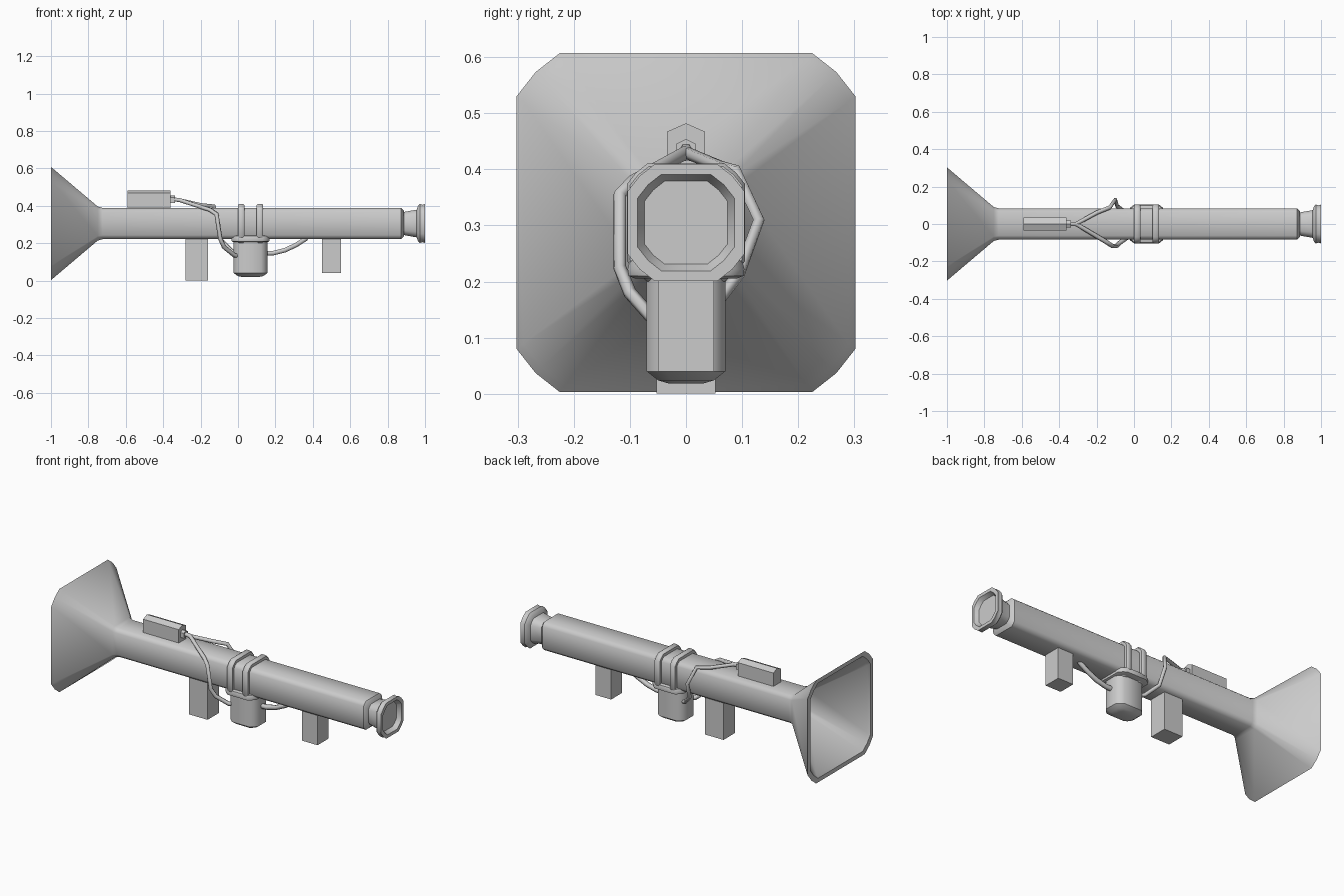
import bpy, bmesh, math
from mathutils import Vector

if "Cube" in bpy.data.objects:
    bpy.data.objects.remove(bpy.data.objects["Cube"])

AXIS_Z = 0.305


def section(a, b, c):
    """Rounded rectangle of half sizes a, b with a three-point corner of size c."""
    quarter = [(a, b - c), (a - c * 0.44, b - c * 0.44), (a - c, b)]
    pts = list(quarter)
    pts += [(-u, v) for u, v in reversed(quarter)]
    pts += [(-u, -v) for u, v in quarter]
    pts += [(u, -v) for u, v in reversed(quarter)]
    return pts


def finish(name, bm, angle):
    bmesh.ops.recalc_face_normals(bm, faces=bm.faces)
    me = bpy.data.meshes.new(name)
    bm.to_mesh(me)
    bm.free()
    ob = bpy.data.objects.new(name, me)
    bpy.context.collection.objects.link(ob)
    if angle:
        bpy.ops.object.select_all(action='DESELECT')
        ob.select_set(True)
        bpy.context.view_layer.objects.active = ob
        bpy.ops.object.shade_smooth_by_angle(angle=math.radians(angle))
    return ob


def loft(name, rings, place, angle=42):
    """Skin rings of (position, half a, half b, corner), capped at both ends."""
    bm = bmesh.new()
    loops = [[bm.verts.new(place(t, u, v)) for u, v in section(a, b, c)]
             for t, a, b, c in rings]
    for p, q in zip(loops, loops[1:]):
        n = len(p)
        for i in range(n):
            j = (i + 1) % n
            bm.faces.new((p[i], p[j], q[j], q[i]))
    bm.faces.new(loops[0])
    bm.faces.new(loops[-1])
    return finish(name, bm, angle)


def along_x(t, u, v):
    return (t, u, AXIS_Z + v)


def along_z(t, u, v):
    return (0.067 + u, v, t)


def box(name, lo, hi):
    bm = bmesh.new()
    bmesh.ops.create_cube(bm, size=1)
    lo, hi = Vector(lo), Vector(hi)
    for v in bm.verts:
        v.co = (lo + hi) / 2 + v.co * (hi - lo)
    return finish(name, bm, 0)


def house(name, x0, x1, w, z0, z1, z2):
    """Box along x with a shallow ridged roof."""
    bm = bmesh.new()
    prof = [(-w, z0), (w, z0), (w, z1), (0, z2), (-w, z1)]
    f = bm.faces.new([bm.verts.new((x0, y, z)) for y, z in prof])
    new = bmesh.ops.extrude_face_region(bm, geom=[f])['geom']
    bmesh.ops.translate(bm, vec=(x1 - x0, 0, 0),
                        verts=[g for g in new if isinstance(g, bmesh.types.BMVert)])
    if not f.is_valid or len(bm.faces) < 7:
        bm.faces.new([v for v in bm.verts if v.co.x == x0])
    return finish(name, bm, 0)


def cable(name, pts, r):
    cu = bpy.data.curves.new(name, 'CURVE')
    cu.dimensions = '3D'
    cu.bevel_depth = r
    cu.bevel_resolution = 1
    cu.use_fill_caps = True
    sp = cu.splines.new('POLY')
    sp.points.add(len(pts) - 1)
    for p, co in zip(sp.points, pts):
        p.co = (*co, 1)
    sp.use_smooth = True
    bpy.context.collection.objects.link(bpy.data.objects.new(name, cu))


# Launch tube with its flared, hollow rear funnel
loft("tube_and_rear_funnel", [
    (-0.72, 0.066, 0.066, 0.018), (-0.75, 0.075, 0.075, 0.02),
    (-0.985, 0.268, 0.268, 0.07), (-1.0, 0.278, 0.278, 0.071),
    (-1.0, 0.302, 0.302, 0.077), (-0.985, 0.29, 0.29, 0.074),
    (-0.75, 0.091, 0.091, 0.024), (-0.725, 0.084, 0.084, 0.022),
    (0.872, 0.084, 0.084, 0.022), (0.888, 0.068, 0.068, 0.022)], along_x)

# Muzzle neck, lip and recessed face
loft("muzzle", [
    (0.87, 0.062, 0.062, 0.025), (0.888, 0.062, 0.062, 0.025),
    (0.955, 0.074, 0.074, 0.03), (0.963, 0.096, 0.096, 0.043),
    (0.972, 0.104, 0.104, 0.048), (0.988, 0.1, 0.1, 0.046),
    (1.0, 0.104, 0.104, 0.048), (1.0, 0.086, 0.086, 0.042),
    (0.975, 0.074, 0.074, 0.036)], along_x)

# Two straps around the tube
for i, x in enumerate((0.017, 0.117)):
    loft(f"strap_{i + 1}", [
        (x - 0.017, 0.09, 0.09, 0.028), (x - 0.017, 0.1, 0.1, 0.034),
        (x - 0.01, 0.105, 0.105, 0.036), (x + 0.01, 0.105, 0.105, 0.036),
        (x + 0.017, 0.1, 0.1, 0.034), (x + 0.017, 0.09, 0.09, 0.028)], along_x)

# Canister under the tube and its lid
loft("canister", [
    (0.018, 0.04, 0.03, 0.015), (0.024, 0.068, 0.05, 0.025),
    (0.04, 0.09, 0.07, 0.034), (0.215, 0.09, 0.07, 0.034)], along_z)
loft("canister_lid", [
    (0.205, 0.09, 0.09, 0.035), (0.21, 0.1, 0.102, 0.036),
    (0.222, 0.102, 0.104, 0.036), (0.238, 0.098, 0.1, 0.036),
    (0.242, 0.088, 0.09, 0.034)], along_z)

# Grips
box("rear_grip", (-0.28, -0.053, 0), (-0.16, 0.053, 0.25))
box("front_grip", (0.45, -0.05, 0.04), (0.55, 0.05, 0.25))

# Control box on top with cable socket
house("control_box", -0.59, -0.36, 0.034, 0.38, 0.467, 0.482)
house("cable_socket", -0.365, -0.338, 0.018, 0.415, 0.445, 0.454)

# Cables
start = [(-0.35, 0, 0.435), (-0.31, 0, 0.43)]
cable("near_cable", start + [
    (-0.15, -0.095, 0.378), (-0.115, -0.118, 0.355), (-0.095, -0.118, 0.225),
    (-0.075, -0.1, 0.18), (-0.02, -0.06, 0.135), (0.02, -0.03, 0.13)], 0.012)
cable("far_cable", start + [
    (-0.2, 0.06, 0.405), (-0.13, 0.088, 0.398), (-0.1, 0.13, 0.31),
    (-0.09, 0.095, 0.215), (-0.03, 0.05, 0.155), (0.02, 0.03, 0.14)], 0.011)
cable("front_hose", [
    (0.13, 0, 0.145), (0.19, 0, 0.147), (0.25, 0, 0.162),
    (0.31, 0, 0.19), (0.36, 0, 0.222), (0.38, 0, 0.245)], 0.014)
